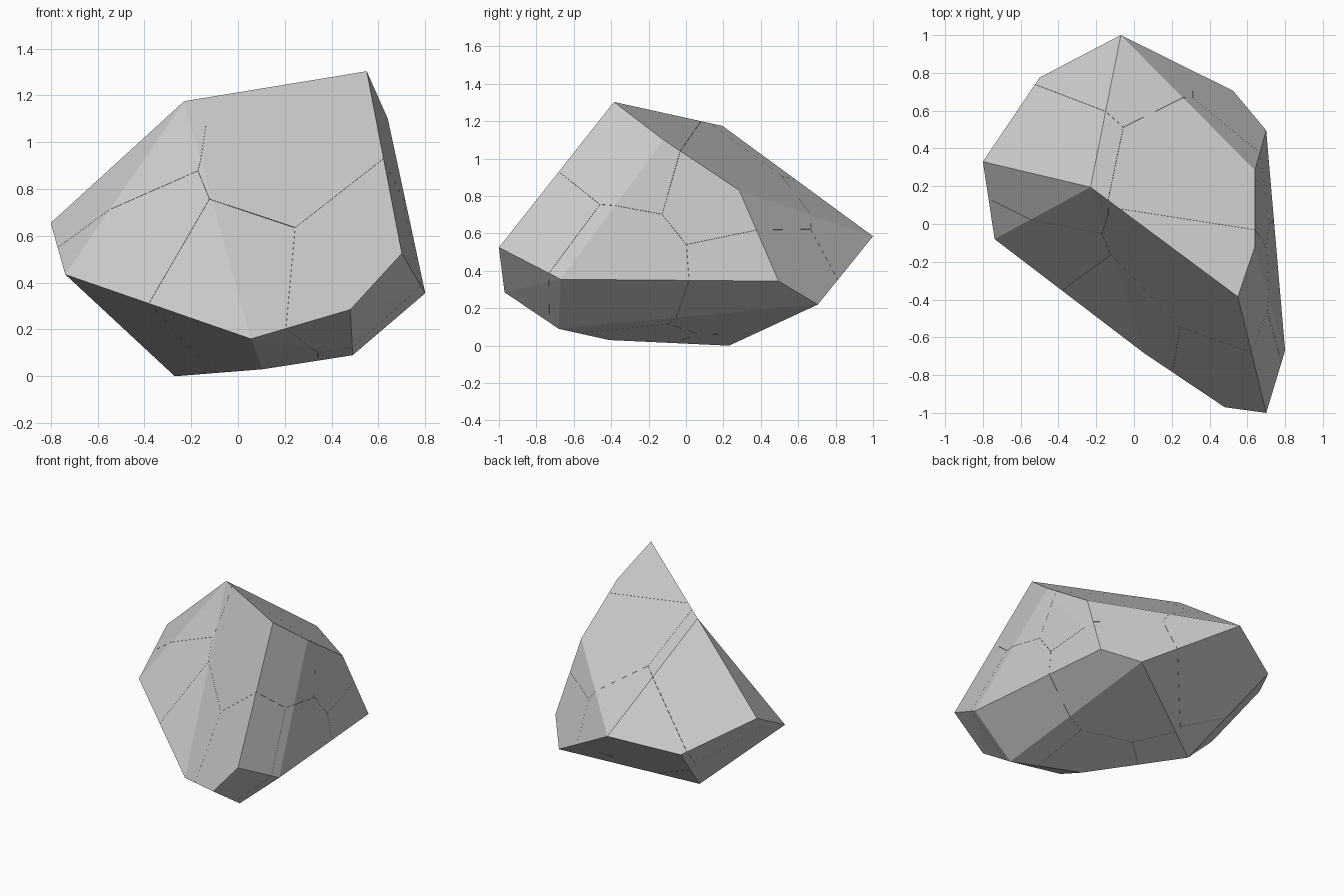
import bpy, bmesh
from math import radians
from mathutils import Vector

if "Cube" in bpy.data.objects:
    bpy.data.objects.remove(bpy.data.objects["Cube"])

# Corner points of the faceted boulder; the first six frame its dented front:
# top left, top right, right end, low right, low middle, left end
CORNERS = [
    (-0.23, 0.195, 1.175), (0.55, -0.385, 1.303), (0.70, -1.00, 0.525),
    (0.48, -0.97, 0.285), (0.055, -0.685, 0.16), (-0.738, -0.08, 0.435),
    (0.64, -0.12, 1.10), (0.64, 0.285, 0.83), (0.80, -0.67, 0.355), (0.70, 0.495, 0.345),
    (0.49, -0.68, 0.09), (-0.80, 0.33, 0.655), (-0.07, 1.00, 0.585), (-0.50, 0.775, 0.48),
    (0.525, 0.705, 0.22), (-0.27, 0.23, 0.0), (0.105, -0.41, 0.03)]
FRONT = [(0, 5, 4), (0, 4, 1), (1, 4, 3), (1, 3, 2)]  # facets of the dented front

# Centres of the fractured pieces
SEEDS = [Vector(s) for s in [
    (-0.50, 0.40, 0.75), (-0.10, 0.77, 0.50), (0.36, 0.28, 0.83), (0.30, -0.35, 1.00),
    (-0.40, 0.03, 0.36), (0.00, -0.42, 0.32), (0.52, -0.83, 0.50), (0.73, -0.46, 0.27),
    (0.45, 0.40, 0.30)]]
GAP = 0.0005  # hairline crack between pieces


def boulder():
    """Convex hull of the corners, with the front refolded inwards."""
    bm = bmesh.new()
    verts = [bm.verts.new(co) for co in CORNERS]
    bmesh.ops.convex_hull(bm, input=verts)
    front = set(verts[:6])
    old = [f for f in bm.faces if front.issuperset(f.verts)]
    bmesh.ops.delete(bm, geom=old, context='FACES')
    for tri in FRONT:
        bm.faces.new([verts[i] for i in tri])
    bmesh.ops.recalc_face_normals(bm, faces=bm.faces[:])
    return bm


# Each piece is the boulder cut by the mid-planes towards all other centres
for i, seed in enumerate(SEEDS):
    bm = boulder()
    for other in SEEDS:
        if other is seed:
            continue
        normal = (other - seed).normalized()
        geom = bm.verts[:] + bm.edges[:] + bm.faces[:]
        bmesh.ops.bisect_plane(bm, geom=geom, dist=1e-5, plane_no=normal, clear_outer=True,
                               plane_co=(seed + other) / 2 - normal * GAP)
        rim = [e for e in bm.edges if e.is_boundary]
        if rim:
            bmesh.ops.edgenet_fill(bm, edges=rim)
    bmesh.ops.dissolve_limit(bm, angle_limit=radians(2), verts=bm.verts[:], edges=bm.edges[:])
    bmesh.ops.recalc_face_normals(bm, faces=bm.faces[:])
    mesh = bpy.data.meshes.new(f"rock_piece_{i + 1}")
    bm.to_mesh(mesh)
    bm.free()
    bpy.context.collection.objects.link(bpy.data.objects.new(mesh.name, mesh))
